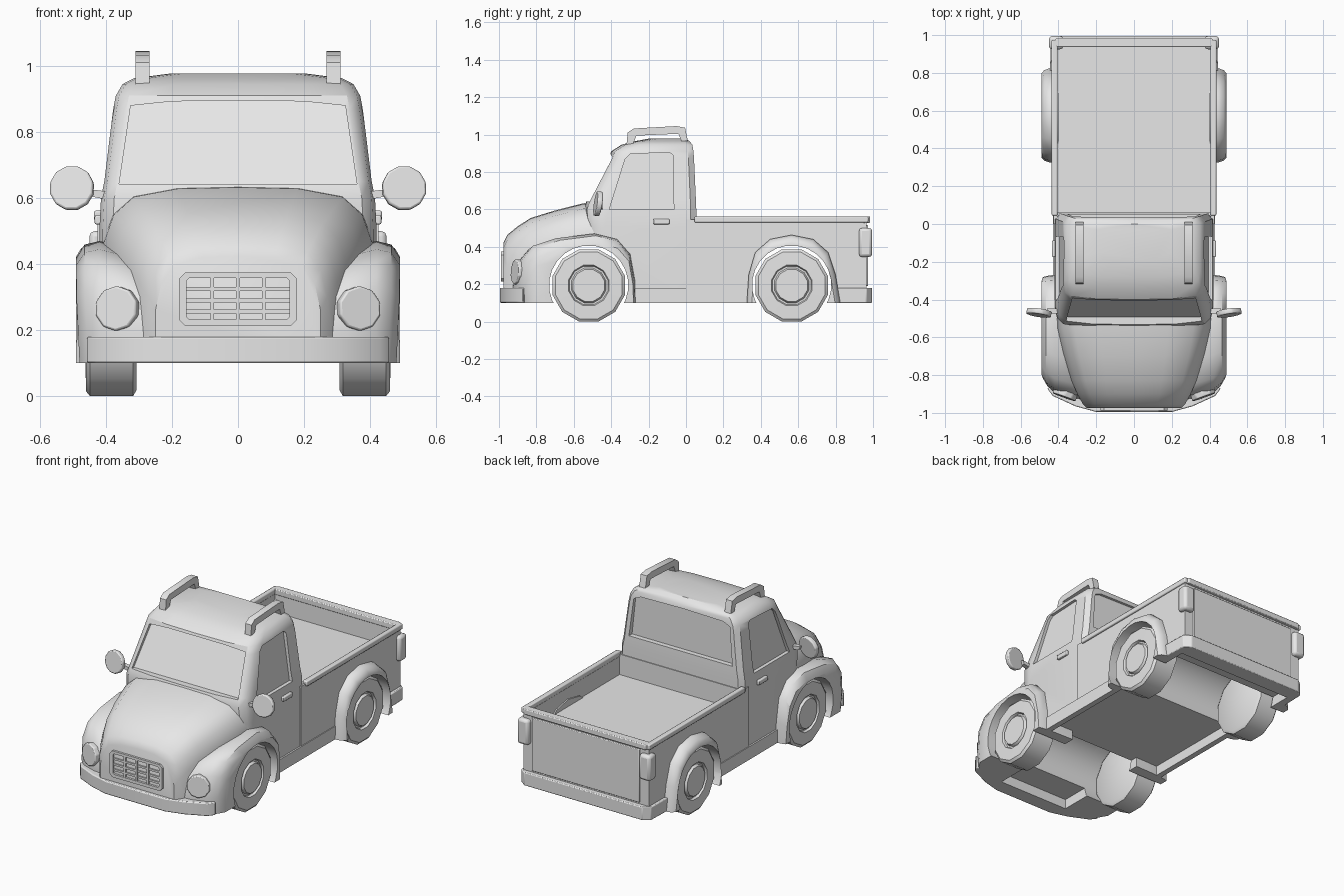
import bpy, bmesh, math
from mathutils import Vector

cube = bpy.data.objects.get("Cube")
if cube:
    bpy.data.objects.remove(cube, do_unlink=True)

paint = bpy.data.materials.new("light grey")
paint.use_nodes = True
paint.diffuse_color = (0.8, 0.8, 0.8, 1)
paint.node_tree.nodes["Principled BSDF"].inputs["Base Color"].default_value = (0.8, 0.8, 0.8, 1)


def loft(name, rings, mirror=False, bevel=0):
    """Skin a list of equal-length rings and cap both ends."""
    bm = bmesh.new()
    rows = [[bm.verts.new(p) for p in ring] for ring in rings]
    n = len(rows[0])
    for a, b in zip(rows, rows[1:]):
        for i in range(n):
            j = (i + 1) % n
            bm.faces.new((a[i], a[j], b[j], b[i]))
    bm.faces.new(rows[0])
    bm.faces.new(rows[-1])
    bmesh.ops.recalc_face_normals(bm, faces=bm.faces)
    mesh = bpy.data.meshes.new(name)
    bm.to_mesh(mesh)
    bm.free()
    mesh.materials.append(paint)
    ob = bpy.data.objects.new(name, mesh)
    bpy.context.collection.objects.link(ob)
    if bevel:
        mod = ob.modifiers.new("Bevel", "BEVEL")
        mod.width, mod.segments = bevel, 2
    if mirror:
        ob.modifiers.new("Mirror", "MIRROR")
    return ob


def prism(name, points, vec, **kw):
    pts = [Vector(p) for p in points]
    return loft(name, [pts, [p + Vector(vec) for p in pts]], **kw)


def box(name, x, y, z, **kw):
    base = [(x[0], y[0], z[0]), (x[1], y[0], z[0]), (x[1], y[1], z[0]), (x[0], y[1], z[0])]
    return prism(name, base, (0, 0, z[1] - z[0]), **kw)


def disc(name, centre, axis, radius, depth, sides, **kw):
    """Cylinder centred on a point."""
    q = Vector(axis).to_track_quat('Z', 'Y')
    turn = [2 * math.pi * (i + 0.5) / sides for i in range(sides)]
    half = q @ Vector((0, 0, depth / 2))
    ring = [Vector(centre) - half + q @ Vector((radius * math.cos(t), radius * math.sin(t), 0)) for t in turn]
    return prism(name, ring, half * 2, **kw)


def both(half):
    """Mirror half an outline, given from the centre line outwards and back."""
    return half + [(-p[0], *p[1:]) for p in reversed(half) if abs(p[0]) > 1e-6]


def cut(ob, *cutters):
    bpy.context.view_layer.objects.active = ob
    for c in cutters:
        mod = ob.modifiers.new("Cut", "BOOLEAN")
        mod.operation, mod.solver, mod.object = 'DIFFERENCE', 'EXACT', c
        if len(ob.modifiers) > 1:
            ob.modifiers.move(len(ob.modifiers) - 1, 0)
        bpy.ops.object.modifier_apply(modifier=mod.name)


FRONT, REAR = -0.52, 0.565
cutters = []


def cutter(ob):
    ob.hide_render = True
    cutters.append(ob)
    return ob


# Cutters for the wheel arches and hollow underside
arches = [cutter(disc("arch_cutter", (0, y, 0.195), (1, 0, 0), 0.212, 2, 24)) for y in (FRONT, REAR)]
under = cutter(box("underside_cutter", (-0.395, 0.395), (-0.9, 0.9), (-0.1, 0.16)))

# Bonnet: cross-sections along the length
bonnet_rings = []
for y, w, t in [(-0.975, 0.25, 0.42), (-0.955, 0.27, 0.46), (-0.9, 0.3, 0.505), (-0.83, 0.33, 0.55),
                (-0.7, 0.37, 0.59), (-0.55, 0.405, 0.628), (-0.4, 0.41, 0.64)]:
    half = [(0, y, t + 0.004), (w * 0.45, y, t), (w * 0.78, y, t - 0.025),
            (w * 0.93, y, t - 0.08), (w, y, t - 0.16), (w, y, 0.1)]
    bonnet_rings.append(both(half))
bonnet = loft("bonnet", bonnet_rings)
cut(bonnet, arches[0], under)

# Cab: footprints stacked in height
cab_rings = []
for z, w, f, b in [(0.1, 0.42, -0.5, 0.055), (0.5, 0.42, -0.54, 0.055), (0.6, 0.415, -0.55, 0.055),
                   (0.65, 0.405, -0.53, 0.053), (0.87, 0.378, -0.415, 0.043), (0.91, 0.37, -0.4, 0.04),
                   (0.945, 0.35, -0.345, 0.034), (0.963, 0.315, -0.28, 0.02), (0.978, 0.2, -0.2, 0)]:
    half = [(0, f, z), (w * 0.55, f + 0.004, z), (w - 0.04, f + 0.02, z), (w - 0.01, f + 0.05, z),
            (w, f + 0.1, z), (w, b - 0.03, z), (w - 0.025, b, z), (0, b, z)]
    cab_rings.append(both(half))
cab = loft("cab", cab_rings)

# Recessed windows
screen = both([(0, 0.895), (0.2, 0.893), (0.325, 0.88), (0.36, 0.643)])
screen_cut = cutter(prism("windscreen_cutter", [(x, -0.49 + (z - 0.65) * 0.523, z) for x, z in screen], (0, -0.3, 0)))
side_win = [(-0.41, 0.6), (-0.325, 0.87), (-0.3, 0.895), (-0.09, 0.905), (-0.07, 0.89), (-0.065, 0.6)]
side_cuts = [cutter(prism("side_window_cutter", [(s * (0.387 - (z - 0.65) * 0.13), y, z) for y, z in side_win],
                          (s * 0.2, 0, 0))) for s in (1, -1)]
rear_win = both([(0, 0.925), (0.28, 0.92), (0.325, 0.9), (0.35, 0.67)])
rear_cut = cutter(prism("rear_window_cutter", [(x, 0.022, z) for x, z in rear_win], (0, 0.2, 0)))
cut(cab, screen_cut, *side_cuts, rear_cut, arches[0], under)

# Cargo bed, its rim and tailgate
bed = box("cargo_bed", (-0.425, 0.425), (0, 0.965), (0.1, 0.545))
cut(bed, cutter(box("bed_cutter", (-0.408, 0.408), (0.06, 0.94), (0.42, 0.8))), arches[1], under)
box("bed_side_rim", (0.405, 0.436), (0.045, 0.975), (0.53, 0.562), mirror=True, bevel=0.006)
rim_plan = both([(0, 0.985), (0.41, 0.985), (0.436, 0.95), (0.405, 0.937), (0, 0.937)])
prism("bed_rear_rim", [(x, y, 0.528) for x, y in rim_plan], (0, 0, 0.034), bevel=0.005)
box("tailgate", (-0.365, 0.365), (0.955, 0.973), (0.19, 0.515), bevel=0.004)
box("tail_light", (0.375, 0.45), (0.925, 0.995), (0.345, 0.5), mirror=True, bevel=0.016)

# Front fenders: side outline repeated outwards
front_side = [(-0.92, 0.1), (-0.93, 0.2), (-0.91, 0.33), (-0.85, 0.405), (-0.72, 0.445), (-0.5, 0.47),
              (-0.37, 0.44), (-0.295, 0.36), (-0.268, 0.22), (-0.263, 0.1)]
layers = [(0.24, 1, 0.8), (0.33, 0.985, 0.93), (0.42, 0.935, 1), (0.465, 0.875, 0.97), (0.49, 0.8, 0.86)]
fender = loft("front_fender", [[(x - 0.04 * max(0, 0.35 - z) * (x > 0.43), -0.35 + (y + 0.35) * sy, 0.1 + (z - 0.1) * sz)
                                for y, z in front_side] for x, sy, sz in layers])
cut(fender, arches[0])
fender.modifiers.new("Mirror", "MIRROR")

# Rear fenders
rear_side = [(0.325, 0.1), (0.335, 0.25), (0.37, 0.37), (0.45, 0.44), (0.565, 0.463), (0.68, 0.44),
             (0.76, 0.37), (0.8, 0.25), (0.825, 0.1)]
layers = [(0.4, 1), (0.445, 1), (0.475, 0.96), (0.49, 0.89)]
fender = loft("rear_fender", [[(x, 0.57 + (y - 0.57) * s, 0.1 + (z - 0.1) * s) for y, z in rear_side]
                              for x, s in layers])
cut(fender, arches[1])
fender.modifiers.new("Mirror", "MIRROR")

# Sills and bumpers
box("sill", (0.395, 0.43), (-0.29, 0.345), (0.1, 0.18), mirror=True)
front_plan = both([(0, -0.995), (0.2, -0.995), (0.31, -0.965), (0.43, -0.91), (0.46, -0.87),
                   (0.4, -0.85), (0.3, -0.9), (0.2, -0.93), (0, -0.93)])
prism("front_bumper", [(x, y, 0.1) for x, y in front_plan], (0, 0, 0.08), bevel=0.006)
rear_plan = both([(0, 0.995), (0.4, 0.995), (0.44, 0.965), (0.445, 0.81), (0.41, 0.81), (0.4, 0.935), (0, 0.935)])
prism("rear_bumper", [(x, y, 0.1) for x, y in rear_plan], (0, 0, 0.08), bevel=0.005)

# Wheels: tyre, rim step and hub cap in one turned profile
wheel_profile = [(0.308, 0.182), (0.318, 0.2), (0.448, 0.2), (0.46, 0.185), (0.462, 0.112),
                 (0.448, 0.106), (0.448, 0.096), (0.464, 0.088)]
for name, wy in (("front_wheel", FRONT), ("rear_wheel", REAR)):
    turn = [math.pi * (i + 0.5) / 6 for i in range(12)]
    loft(name, [[(x, wy + r * math.cos(t), 0.193 + r * math.sin(t)) for t in turn]
                for x, r in wheel_profile], mirror=True)

# Grille
def plate(w, low, high, c):
    return both([(0, high), (w - c, high), (w, high - c), (w, low + c), (w - c, low), (0, low)])


frame = prism("grille_frame", [(x, -0.96, z) for x, z in plate(0.178, 0.213, 0.374, 0.018)], (0, -0.028, 0))
cut(frame, cutter(prism("grille_cutter", [(x, -0.968, z) for x, z in plate(0.156, 0.232, 0.358, 0.008)],
                        (0, -0.1, 0))))
for x in (-0.078, 0, 0.078):
    box("grille_upright", (x - 0.006, x + 0.006), (-0.986, -0.96), (0.228, 0.362))
for z in (0.257, 0.29, 0.324):
    box("grille_bar", (-0.158, 0.158), (-0.983, -0.96), (z - 0.006, z + 0.006))

# Headlights, door handles and wing mirrors
disc("headlight", (0.365, -0.9, 0.265), (0.36, -1, 0.06), 0.068, 0.035, 10, mirror=True, bevel=0.006)
box("door_handle", (0.41, 0.434), (-0.175, -0.088), (0.52, 0.548), mirror=True, bevel=0.005)
disc("wing_mirror", (0.503, -0.47, 0.63), (0.15, -1, 0.15), 0.068, 0.028, 12, mirror=True, bevel=0.006)
arm = [(0.38, 0.592), (0.45, 0.606), (0.46, 0.628), (0.38, 0.618)]
prism("mirror_arm", [(x, -0.475, z) for x, z in arm], (0, 0.028, 0), mirror=True)

# Roof rails
rail = [(-0.318, 0.945), (-0.312, 1.01), (-0.28, 1.032), (-0.05, 1.045), (-0.005, 1.036), (0.01, 0.965),
        (-0.025, 0.965), (-0.04, 1.004), (-0.265, 0.994), (-0.285, 0.945)]
prism("roof_rail", [(0.268, y, z) for y, z in rail], (0.042, 0, 0), mirror=True)

# Remove cutters, then shade
for c in cutters:
    bpy.data.objects.remove(c, do_unlink=True)
bpy.ops.object.select_all(action='DESELECT')
for ob in bpy.context.collection.objects:
    if ob.type == 'MESH':
        ob.select_set(True)
        bpy.context.view_layer.objects.active = ob
bpy.ops.object.shade_smooth_by_angle(angle=math.radians(35))
